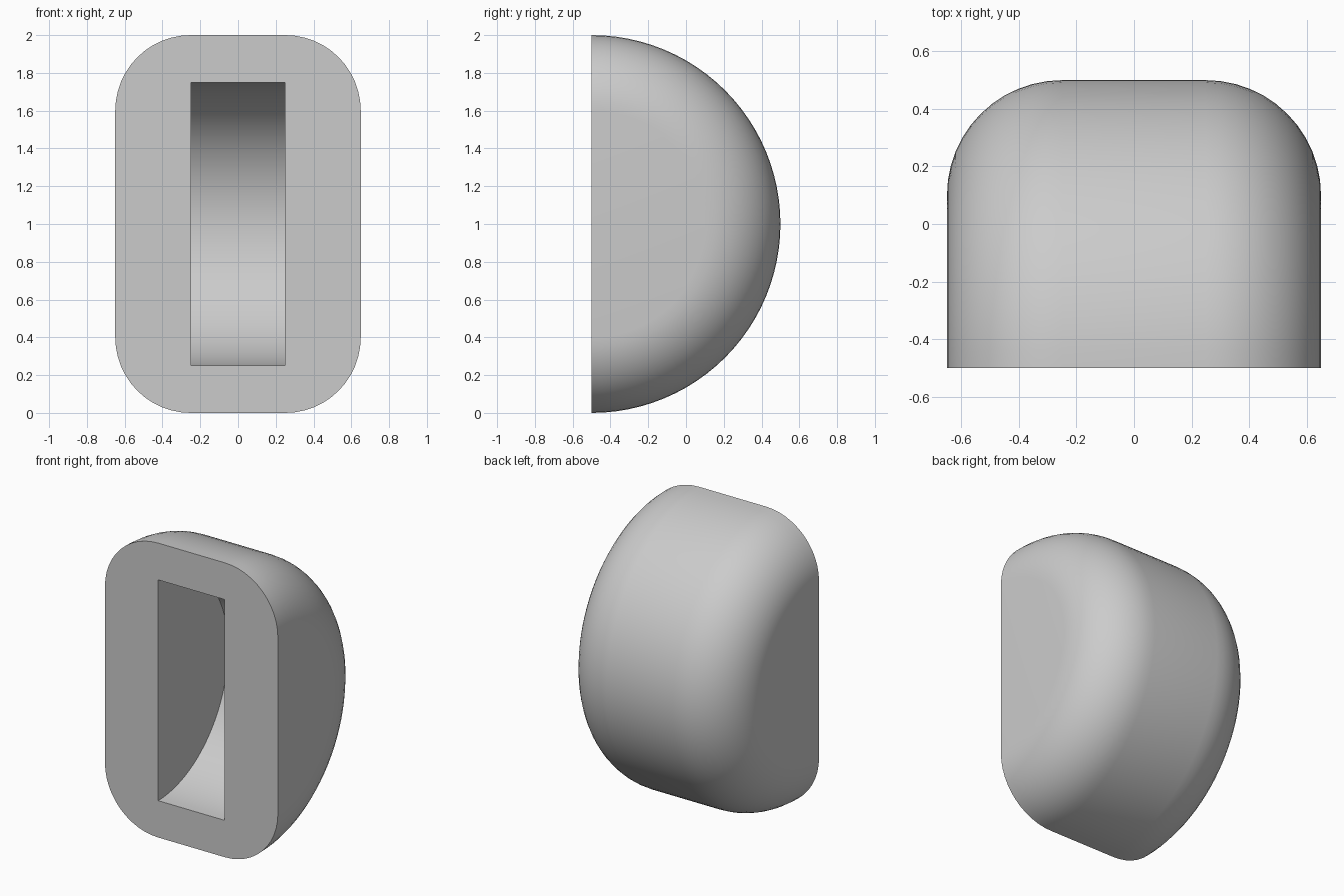
import bpy, bmesh
from math import sin, cos, pi, radians
from mathutils import Vector

if "Cube" in bpy.data.objects:
    bpy.data.objects.remove(bpy.data.objects["Cube"])

CENTRE = Vector((0, -0.5, 1))   # axis of revolution lies in the flat front face


def half_revolve(name, profile, angle, steps):
    """Spin an (x, radius) profile about the x axis and cap the open front."""
    bm = bmesh.new()
    tilt = (pi - angle) / 2 
    verts = [bm.verts.new(CENTRE + Vector((x, r * sin(tilt), -r * cos(tilt)))) for x, r in profile]
    edges = [bm.edges.new(p) for p in zip(verts, verts[1:])]
    bmesh.ops.spin(bm, geom=verts + edges, cent=CENTRE, axis=(1, 0, 0),
                   angle=angle, steps=steps)
    bmesh.ops.remove_doubles(bm, verts=bm.verts, dist=1e-4)
    bmesh.ops.holes_fill(bm, edges=[e for e in bm.edges if e.is_boundary], sides=0)
    bmesh.ops.recalc_face_normals(bm, faces=bm.faces)
    mesh = bpy.data.meshes.new(name)
    bm.to_mesh(mesh)
    bm.free()
    obj = bpy.data.objects.new(name, mesh)
    bpy.context.collection.objects.link(obj)
    return obj


# Half-round body with rounded rims
N = 12
right = [(0.25 + 0.4 * sin(i * pi / 2 / N), 0.6 + 0.4 * cos(i * pi / 2 / N))
         for i in range(N + 1)] + [(0.65, 0)]
body = half_revolve("cup_handle_body", [(-x, r) for x, r in reversed(right)] + right, pi, 48)

# Half-round pocket, cut by a full disc that pokes out of the front
bpy.ops.mesh.primitive_cylinder_add(vertices=96, radius=0.75, depth=0.5,
                                    location=CENTRE, rotation=(0, pi / 2, 0))
cutter = bpy.context.object
cutter.name = "pocket_cutter"
cutter.hide_render = True

cut = body.modifiers.new("pocket", 'BOOLEAN')
cut.operation = 'DIFFERENCE'
cut.solver = 'EXACT'
cut.object = cutter

bpy.ops.object.select_all(action='DESELECT')
body.select_set(True)
bpy.context.view_layer.objects.active = body
bpy.ops.object.modifier_apply(modifier=cut.name)
bpy.data.objects.remove(cutter, do_unlink=True)
bpy.ops.object.shade_smooth_by_angle(angle=radians(30))
